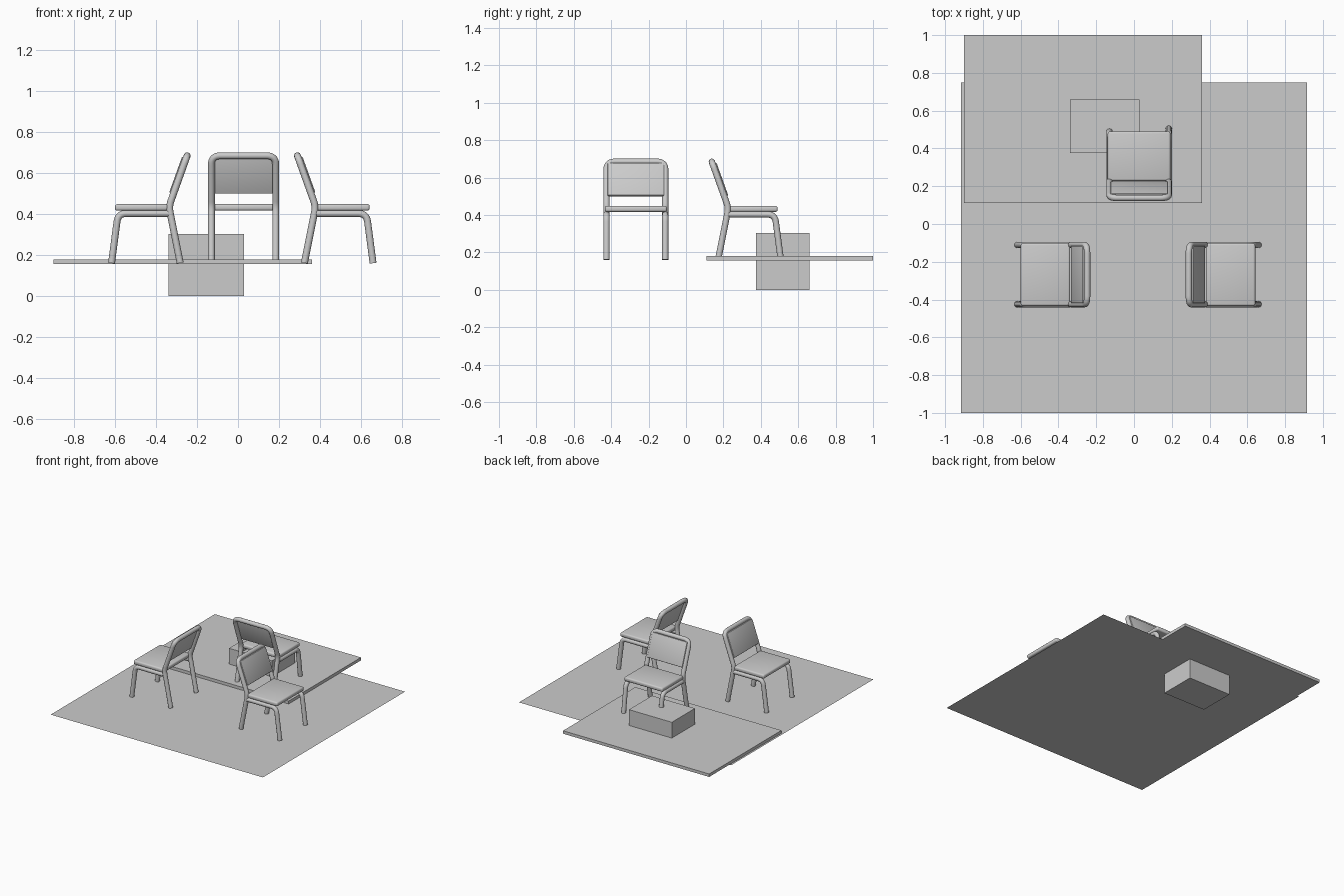
import bpy, bmesh
from math import pi
from mathutils import Vector, Matrix

if "Cube" in bpy.data.objects:
    bpy.data.objects.remove(bpy.data.objects["Cube"])

FLOOR = 0.157
HALF = 0.157   # half distance between the chair legs
R = 0.0168     # tube radius


def add(name, data, matrix=None):
    ob = bpy.data.objects.new(name, data)
    bpy.context.collection.objects.link(ob)
    if matrix:
        ob.matrix_world = matrix
    return ob


def box_mesh(name, lo, hi, bevel=0.0, matrix=None):
    lo, hi = Vector(lo), Vector(hi)
    bm = bmesh.new()
    bmesh.ops.create_cube(bm, size=1, matrix=Matrix.LocRotScale((lo + hi) / 2, None, hi - lo))
    if bevel:
        bmesh.ops.bevel(bm, geom=bm.edges[:], offset=bevel, segments=3, profile=0.5, affect='EDGES')
        for f in bm.faces:
            f.smooth = True
        for e in bm.edges:
            e.smooth = e.calc_face_angle(0) < 0.7
    if matrix:
        bm.transform(matrix)
    me = bpy.data.meshes.new(name)
    bm.to_mesh(me)
    bm.free()
    return me


def rounded(points, radii, steps=8):
    # replace each inner corner by a smooth arc
    pts = [Vector(p) for p in points]
    out = [pts[0]]
    for a, b, c, r in zip(pts, pts[1:], pts[2:], radii):
        p, q = b + (a - b).normalized() * r, b + (c - b).normalized() * r
        for i in range(steps + 1):
            t = i / steps
            out.append(p * (1 - t) ** 2 + b * 2 * t * (1 - t) + q * t * t)
    return out + [pts[-1]]


def tube(name, pts):
    cu = bpy.data.curves.new(name, 'CURVE')
    cu.dimensions = '3D'
    cu.bevel_depth = R
    cu.bevel_resolution = 4
    cu.use_fill_caps = True
    sp = cu.splines.new('POLY')
    sp.points.add(len(pts) - 1)
    for p, co in zip(sp.points, pts):
        p.co = (*co, 1)
        p.radius = 1
    sp.use_smooth = True
    return cu


# Floor, raised slab and block
bm = bmesh.new()
bm.faces.new([bm.verts.new((x, y, FLOOR)) for x, y in
              ((-0.915, -1), (0.915, -1), (0.915, 0.75), (-0.915, 0.75))])
floor = bpy.data.meshes.new("floor")
bm.to_mesh(floor)
bm.free()
add("floor", floor)
add("slab", box_mesh("slab", (-0.9, 0.11, FLOOR), (0.36, 1.0, 0.18)))
add("block", box_mesh("block", (-0.34, 0.375, 0), (0.03, 0.66, 0.303)))

# Chair parts, facing +x with the seat-back joint at x = 0
foot, kink, top = (-0.058, 0.162), (-0.003, 0.437), (-0.092, 0.685)
side = [foot, kink, top]
path = [(x, -HALF, z) for x, z in side] + [(x, HALF, z) for x, z in reversed(side)]
parts = {"back_frame": tube("back_frame", rounded(path, (0.03, 0.045, 0.045, 0.03)))}
for label, y in (("left", HALF), ("right", -HALF)):
    leg = [(0.277, y, 0.161), (0.245, y, 0.403), (0, y, 0.403)]
    parts["front_leg_" + label] = tube("front_leg_" + label, rounded(leg, (0.04,)))
parts["seat"] = box_mesh("seat", (-0.002, -0.166, 0.417), (0.26, 0.166, 0.449), 0.011)

# Backrest panel lies along the tilted upper frame
up = Vector((top[0] - kink[0], 0, top[1] - kink[1])).normalized()
fwd = Vector((up.z, 0, -up.x))
tilt = Matrix.Translation((kink[0], 0, kink[1])) @ Matrix((fwd, (0, 1, 0), up)).transposed().to_4x4()
parts["back_panel"] = box_mesh("back_panel", (0.002, -0.151, 0.065), (0.022, 0.151, 0.25), 0.004, tilt)

# Three chairs share the same parts
for chair, x, y, angle in (("left", -0.34, -0.268, pi), ("right", 0.382, -0.268, 0),
                           ("rear", 0.027, 0.23, pi / 2)):
    place = Matrix.Translation((x, y, 0)) @ Matrix.Rotation(angle, 4, 'Z')
    for part, data in parts.items():
        add(f"{chair}_chair_{part}", data, place)
